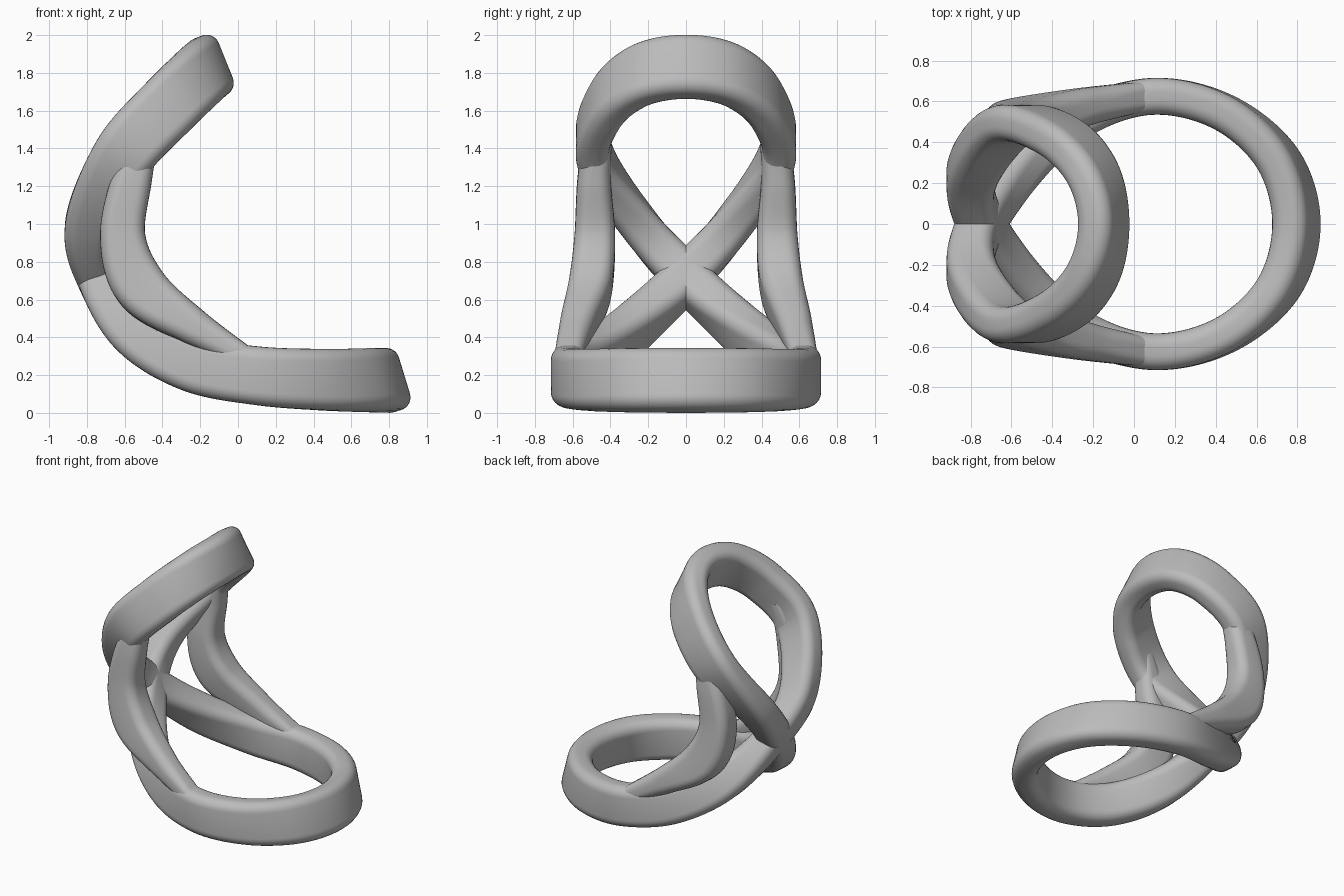
import bpy, bmesh, math
from mathutils import Vector

cube = bpy.data.objects.get("Cube")
if cube:
    bpy.data.objects.remove(cube, do_unlink=True)

grey = bpy.data.materials.new("satin grey")
grey.use_nodes = True
grey.diffuse_color = (0.5, 0.5, 0.5, 1)
grey.node_tree.nodes["Principled BSDF"].inputs["Base Color"].default_value = (0.5, 0.5, 0.5, 1)


def spline(p0, p1, p2, p3, t):
    """Catmull-Rom blend of four control rows."""
    return [0.5 * (2 * b + (c - a) * t + (2 * a - 5 * b + 4 * c - d) * t * t
                   + (3 * b - a - 3 * c + d) * t ** 3)
            for a, b, c, d in zip(p0, p1, p2, p3)]


def section(w, h):
    """Rounded rectangle, half width w and half height h."""
    r = min(0.07, 0.8 * min(w, h))
    pts = []
    for k, (sx, sy) in enumerate([(1, 1), (-1, 1), (-1, -1), (1, -1)]):
        for i in range(7):
            a = math.pi / 2 * (k + i / 6)
            pts.append((sx * (w - r) + r * math.cos(a), sy * (h - r) + r * math.sin(a)))
    return pts


def sweep(name, rows, closed, steps=16):
    """Rows are x, y, z, half width, half height, tilt of the tall axis."""
    n = len(rows)
    pick = (lambda i: rows[i % n]) if closed else (lambda i: rows[max(0, min(n - 1, i))])
    samples = [spline(*[pick(i + k) for k in (-1, 0, 1, 2)], s / steps)
               for i in range(n if closed else n - 1) for s in range(steps)]
    if not closed:
        samples.append(list(rows[-1]))
    m = len(samples)
    bm = bmesh.new()
    rings = []
    for i, (x, y, z, w, h, tilt) in enumerate(samples):
        a, b = ((i - 1) % m, (i + 1) % m) if closed else (max(i - 1, 0), min(i + 1, m - 1))
        along = (Vector(samples[b][:3]) - Vector(samples[a][:3])).normalized()
        tall = Vector((math.cos(math.radians(tilt)), 0, math.sin(math.radians(tilt))))
        tall = (tall - along * tall.dot(along)).normalized()
        side = along.cross(tall)
        rings.append([bm.verts.new(Vector((x, y, z)) + side * u + tall * v)
                      for u, v in section(w, h)])
    for i in range(m if closed else m - 1):
        p, q = rings[i], rings[(i + 1) % m]
        for j in range(len(p)):
            k = (j + 1) % len(p)
            bm.faces.new((p[j], p[k], q[k], q[j]))
    if not closed:
        bm.faces.new(rings[0])
        bm.faces.new(rings[-1])
    bmesh.ops.recalc_face_normals(bm, faces=bm.faces)
    mesh = bpy.data.meshes.new(name)
    bm.to_mesh(mesh)
    bm.free()
    mesh.materials.append(grey)
    obj = bpy.data.objects.new(name, mesh)
    bpy.context.collection.objects.link(obj)
    bpy.ops.object.select_all(action='DESELECT')
    obj.select_set(True)
    bpy.context.view_layer.objects.active = obj
    bpy.ops.object.shade_smooth_by_angle(angle=math.radians(40))


def flip(rows):
    return [(r[0], -r[1]) + r[2:] for r in rows]


# Figure-eight band: seat ring, crossing behind, back ring
seat_front = (0.795, 0, 0.172, 0.09, 0.17, 107)
seat_side = [
    (0.705, 0.315, 0.173, 0.09, 0.168, 104),
    (0.445, 0.543, 0.176, 0.09, 0.162, 96),
    (0.1, 0.625, 0.197, 0.09, 0.155, 90),
    (-0.25, 0.525, 0.262, 0.09, 0.148, 75),
    (-0.55, 0.3, 0.435, 0.105, 0.135, 50),
]
crossing = (-0.75, 0, 0.72, 0.115, 0.105, 17)
back_side = [
    (-0.79, 0.25, 1.0, 0.105, 0.125, -6),
    (-0.605, 0.485, 1.365, 0.09, 0.162, -35),
    (-0.37, 0.43, 1.622, 0.09, 0.17, -47),
    (-0.205, 0.25, 1.783, 0.09, 0.17, -61),
]
back_top = (-0.148, 0, 1.832, 0.09, 0.17, -68)
loop = ([seat_front] + seat_side + [crossing] + flip(back_side) + [back_top]
        + back_side[::-1] + [crossing] + flip(seat_side)[::-1])
sweep("figure_eight_band", loop, True)

# Side struts joining the back ring to the seat ring
strut = [
    (-0.47, 0.46, 1.5, 0.07, 0.06, -35),
    (-0.56, 0.486, 1.24, 0.088, 0.105, -17),
    (-0.61, 0.483, 0.93, 0.108, 0.12, 3),
    (-0.51, 0.508, 0.66, 0.112, 0.14, 33),
    (-0.24, 0.575, 0.46, 0.092, 0.098, 55),
    (0.08, 0.63, 0.275, 0.07, 0.05, 62),
]
sweep("left_strut", strut, False)
sweep("right_strut", flip(strut), False)
